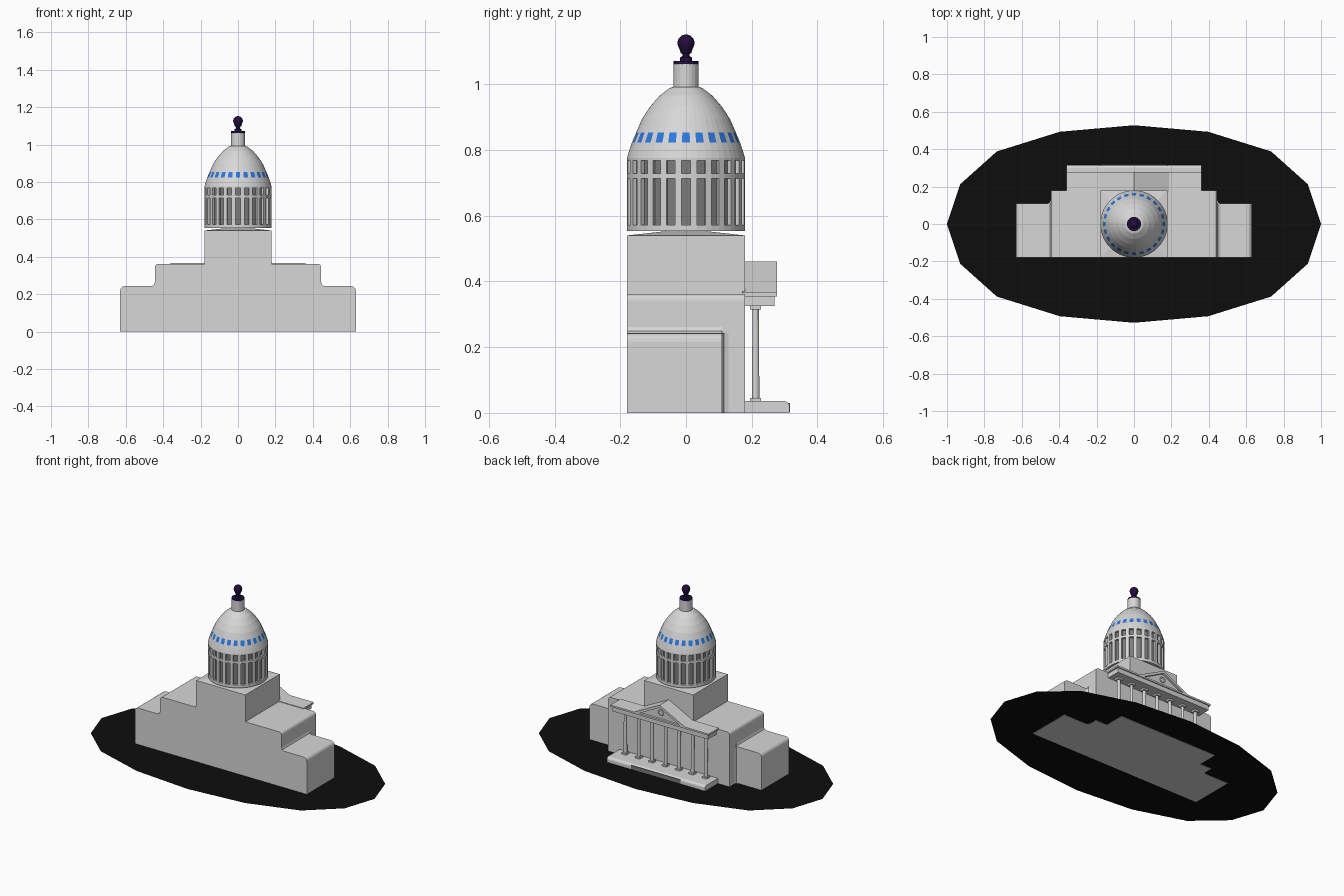
import bpy, bmesh, math
from mathutils import Vector

if "Cube" in bpy.data.objects:
    bpy.data.objects.remove(bpy.data.objects["Cube"])


def mat(name, r, g, b):
    m = bpy.data.materials.new(name)
    m.diffuse_color = (r, g, b, 1)
    m.use_nodes = True
    m.node_tree.nodes["Principled BSDF"].inputs["Base Color"].default_value = m.diffuse_color
    return m


STONE = mat("pale_stone", 0.68, 0.68, 0.68)
SHADE = mat("dark_grey_recess", 0.2, 0.2, 0.2)
BLUE = mat("blue_glass", 0.025, 0.19, 0.75)
PURPLE = mat("dark_purple", 0.018, 0.004, 0.05)
BLACK = mat("black_ground", 0.004, 0.004, 0.004)


def finish(bm, name, *mats):
    bmesh.ops.recalc_face_normals(bm, faces=bm.faces)
    me = bpy.data.meshes.new(name)
    bm.to_mesh(me)
    bm.free()
    for m in mats:
        me.materials.append(m)
    ob = bpy.data.objects.new(name, me)
    bpy.context.collection.objects.link(ob)
    return ob


def prism(name, pts, lo, hi, axis="y", m=STONE):
    """Extrude a closed profile: (x,z) along y, (y,z) along x."""
    bm = bmesh.new()
    put = (lambda p, t: (p[0], t, p[1])) if axis == "y" else (lambda p, t: (t, p[0], p[1]))
    a = [bm.verts.new(put(p, lo)) for p in pts]
    b = [bm.verts.new(put(p, hi)) for p in pts]
    bm.faces.new(a)
    bm.faces.new(b[::-1])
    n = len(pts)
    for i in range(n):
        bm.faces.new((a[i], b[i], b[(i + 1) % n], a[(i + 1) % n]))
    return finish(bm, name, m)


def box(name, x0, x1, y0, y1, z0, z1, m=STONE):
    return prism(name, [(x0, z0), (x1, z0), (x1, z1), (x0, z1)], y0, y1, "y", m)


def corner(x, z, r, n=4):
    """Rounded outer top corner ending on the top edge."""
    return [(x - r + r * math.cos(i * math.pi / 2 / n), z - r + r * math.sin(i * math.pi / 2 / n))
            for i in range(n + 1)]


def lathe(name, prof, angles, mats, rule=None, recess=0.0):
    """Spin (r,z) points; rule(row, column) gives a material index."""
    bm = bmesh.new()
    rings = [[bm.verts.new((r * math.cos(a), r * math.sin(a), z)) for a in angles] for r, z in prof]
    n = len(angles)
    cut = []
    for j in range(len(prof) - 1):
        for i in range(n):
            k = (i + 1) % n
            f = bm.faces.new((rings[j][i], rings[j][k], rings[j + 1][k], rings[j + 1][i]))
            if rule:
                f.material_index = rule(j, i)
                if f.material_index == 1:
                    cut.append(f)
    bm.faces.new(rings[0][::-1])
    bm.faces.new(rings[-1])
    if cut:
        # push the window openings inwards
        new = bmesh.ops.extrude_discrete_faces(bm, faces=cut)["faces"]
        for f in new:
            c = f.calc_center_median()
            d = Vector((c.x, c.y, 0)).normalized() * -recess
            for v in f.verts:
                v.co += d
            for e in f.edges:
                for g in e.link_faces:
                    if g is not f:
                        g.material_index = 0
    return finish(bm, name, *mats)


def even(n):
    return [2 * math.pi * i / n for i in range(n)]


# ground: sixteen-sided oval sheet
bm = bmesh.new()
q = [(1, 0), (.93, .212), (.733, .388), (.397, .493), (0, .528)]
oval = q + [(-x, y) for x, y in q[3::-1]]
oval += [(-x, -y) for x, y in oval[1:-1]]
bm.faces.new([bm.verts.new((x, y, .002)) for x, y in oval])
finish(bm, "ground", BLACK)

# central hall with rounded shoulders
half = [(.445, 0)] + corner(.445, .362, .02)
prism("central_hall", half + [(-x, z) for x, z in reversed(half)], -.18, .18)

# side wings with small fillets against the hall
for s, side in ((1, "right"), (-1, "left")):
    p = [(.44, 0), (.63, 0)] + corner(.63, .243, .025) + [(.462, .243), (.45, .249), (.445, .262), (.44, .262)]
    prism(side + "_wing", [(s * x, z) for x, z in p], -.18, .11)
    bm = bmesh.new()
    lo, hi = [[bm.verts.new((s * x, y, z)) for x, y in ((.44, .105), (.462, .11), (.45, .116), (.445, .13), (.44, .13))]
              for z in (0, .243)]
    bm.faces.new(lo)
    bm.faces.new(hi)
    for i in range(5):
        bm.faces.new((lo[i], lo[(i + 1) % 5], hi[(i + 1) % 5], hi[i]))
    finish(bm, side + "_wing_fillet", STONE)

# square tower block with a shallow pyramid top
bm = bmesh.new()
sq = [(-.18, -.18), (.18, -.18), (.18, .18), (-.18, .18)]
lo, hi = [[bm.verts.new((x, y, z)) for x, y in sq] for z in (.34, .54)]
tip = bm.verts.new((0, 0, .56))
bm.faces.new(lo)
for i in range(4):
    k = (i + 1) % 4
    bm.faces.new((lo[i], lo[k], hi[k], hi[i]))
    bm.faces.new((hi[i], hi[k], tip))
finish(bm, "tower_block", STONE)

# drum and dome: 24 bays, recessed windows and a blue window band
step = math.pi / 12
bays = [i * step + o * step for i in range(24) for o in (-.28, .28)]
rows = [(.18, .553), (.18, .572), (.18, .713), (.18, .729), (.18, .768), (.18, .776), (.173, .80),
        (.165, .823), (.152, .854), (.134, .895), (.11, .932), (.08, .966), (.05, .989), (.036, .993)]


def window(j, i):
    if i % 2 == 0:
        if j in (1, 3):
            return 1
        if j == 7:
            return 2
    return 0


lathe("drum_and_dome", rows, bays, (STONE, SHADE, BLUE), window, .014)

# lantern and finial
lathe("lantern", [(.038, .985), (.038, 1.062)], even(24), (STONE,))
ball = [(.026 * math.sin(t), 1.126 - .026 * math.cos(t)) for t in [math.pi * i / 10 for i in range(2, 10)]]
fin = lathe("finial", [(.038, 1.06), (.038, 1.071), (.018, 1.071), (.018, 1.082), (.011, 1.086),
                       (.011, 1.092), (.016, 1.096)] + ball[1:] + [(.003, 1.152)], even(20), (PURPLE,))
for f in fin.data.polygons:
    f.use_smooth = True
fin.data.set_sharp_from_angle(angle=math.radians(35))

# portico floor with a rounded outer edge and a darker middle riser
prism("portico_floor", [(.17, 0), (.315, 0)] + corner(.315, .036, .016) + [(.17, .036)], -.36, .36, "x")
box("portico_riser", -.18, .18, .30, .317, .003, .03, SHADE)

# columns with square feet and caps
for i in range(7):
    x = (i - 3) * .0985
    c = lathe("column_%d" % (i + 1), [(.0115, .04), (.0095, .32)], even(12), (STONE,))
    c.location = (x, .212, 0)
    for part, z in (("foot", .034), ("cap", .314)):
        box("column_%s_%d" % (part, i + 1), x - .017, x + .017, .195, .229, z, z + .012)

# entablature: beam and cornice
box("beam", -.35, .35, .17, .27, .325, .355)
box("cornice", -.36, .36, .17, .277, .355, .366)

# pediment: recessed triangle, raking bands and a ring
prism("pediment", [(-.175, .364), (.175, .364), (0, .452)], .17, .262)
for s, side in ((1, "right"), (-1, "left")):
    prism(side + "_raking_band", [(s * .19, .364), (0, .461), (0, .444), (s * .155, .364)], .17, .277)
bpy.ops.mesh.primitive_torus_add(major_segments=16, minor_segments=6, major_radius=.017, minor_radius=.004,
                                 location=(0, .264, .405), rotation=(math.pi / 2, 0, 0))
ring = bpy.context.object
ring.name = "pediment_ring"
ring.data.materials.append(STONE)
